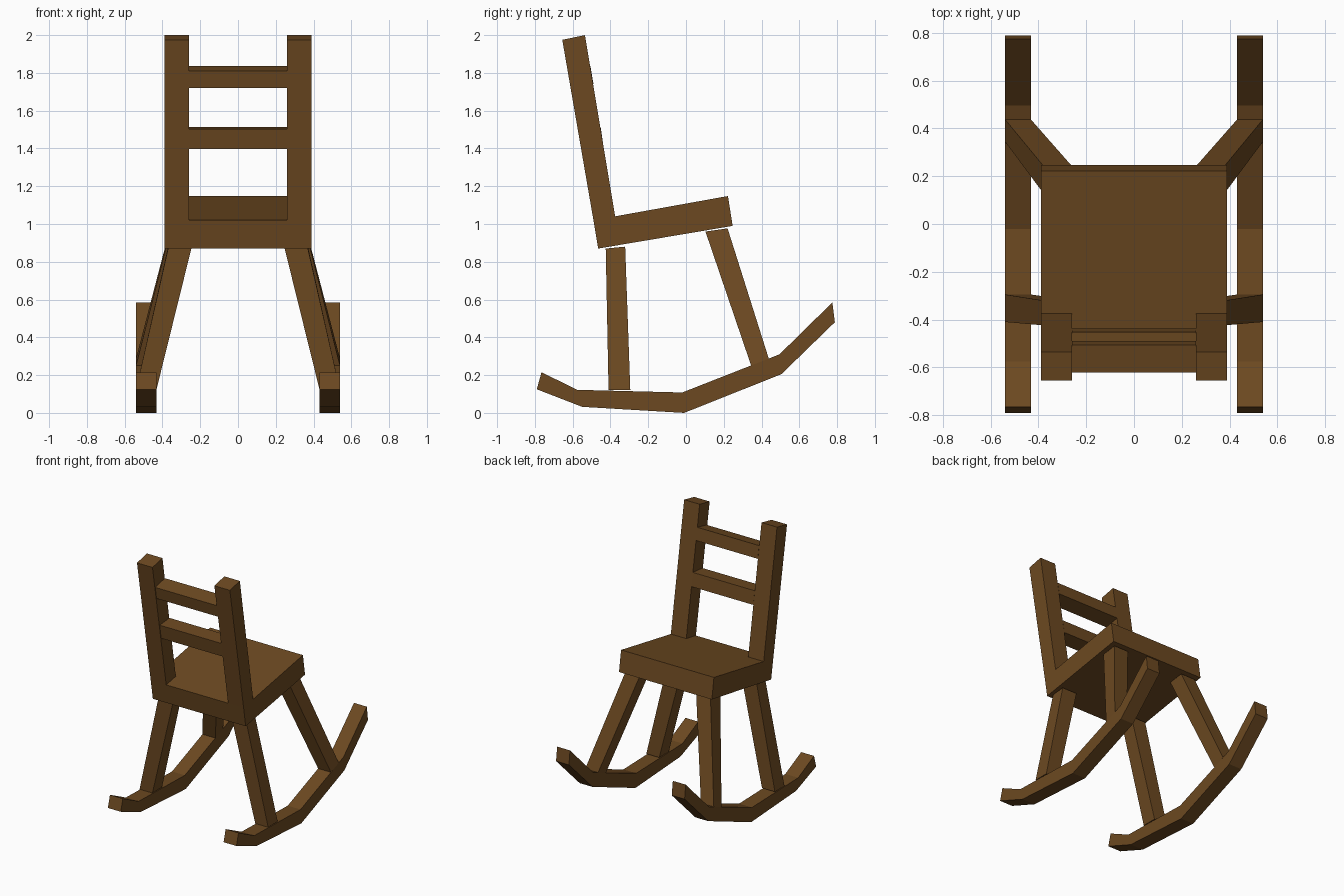
import bpy, bmesh

if "Cube" in bpy.data.objects:
    bpy.data.objects.remove(bpy.data.objects["Cube"])

wood = bpy.data.materials.new("dark_wood")
wood.diffuse_color = (0.15, 0.066, 0.015, 1)
wood.use_nodes = True
wood.node_tree.nodes["Principled BSDF"].inputs["Base Color"].default_value = wood.diffuse_color


def loft(name, ring_a, ring_b, side=1):
    """Solid between two matching rings of points; side=-1 mirrors it in x."""
    bm = bmesh.new()
    a, b = ([bm.verts.new((x * side, y, z)) for x, y, z in ring]
            for ring in (ring_a, ring_b))
    n = len(a)
    bm.faces.new(a)
    bm.faces.new(b)
    for i in range(n):
        j = (i + 1) % n
        bm.faces.new((a[i], a[j], b[j], b[i]))
    bmesh.ops.recalc_face_normals(bm, faces=bm.faces)
    mesh = bpy.data.meshes.new(name)
    bm.to_mesh(mesh)
    bm.free()
    mesh.materials.append(wood)
    obj = bpy.data.objects.new(name, mesh)
    bpy.context.collection.objects.link(obj)
    return obj


def slab(name, profile, x0, x1, side=1):
    """Extrude a (y, z) side profile from x0 to x1."""
    return loft(name, [(x0, y, z) for y, z in profile],
                [(x1, y, z) for y, z in profile], side)


def leg(name, bottom, top, xb, xt, side):
    """Splayed leg; bottom and top are the (y, z) of the two edges."""
    def ring(edges, xs):
        (y0, z0), (y1, z1) = edges
        return [(xs[0], y0, z0), (xs[1], y0, z0), (xs[1], y1, z1), (xs[0], y1, z1)]
    return loft(name, ring(bottom, xb), ring(top, xt), side)


# Tilted seat
slab("seat", [(-0.49, 1.02), (0.222, 1.148), (0.247, 0.99), (-0.465, 0.87)], -0.39, 0.39)

# Back rails between the posts
slab("upper_back_rail", [(-0.621, 1.81), (-0.506, 1.836), (-0.49, 1.742), (-0.606, 1.72)],
     -0.26, 0.26)
slab("lower_back_rail", [(-0.568, 1.503), (-0.452, 1.514), (-0.437, 1.412), (-0.551, 1.397)],
     -0.26, 0.26)

rocker = [(-0.765, 0.215), (-0.575, 0.122), (-0.02, 0.108), (0.495, 0.31), (0.775, 0.585),
          (0.788, 0.48), (0.505, 0.205), (-0.01, 0.0), (-0.55, 0.032), (-0.79, 0.125)]
post = [(-0.655, 1.975), (-0.535, 2.0), (-0.375, 1.04), (-0.49, 1.02)]

for tag, side in (("right", 1), ("left", -1)):
    # Back post
    slab("back_post_" + tag, post, 0.26, 0.39, side)
    # Curved rocker runner
    slab("rocker_" + tag, rocker, 0.432, 0.54, side)
    # Leg under the backrest
    leg("rear_leg_" + tag, [(-0.41, 0.122), (-0.295, 0.122)], [(-0.425, 0.87), (-0.322, 0.88)],
        (0.432, 0.54), (0.247, 0.37), side)
    # Leg under the seat front
    leg("front_leg_" + tag, [(0.345, 0.25), (0.438, 0.288)], [(0.103, 0.96), (0.22, 0.977)],
        (0.432, 0.54), (0.24, 0.36), side)
